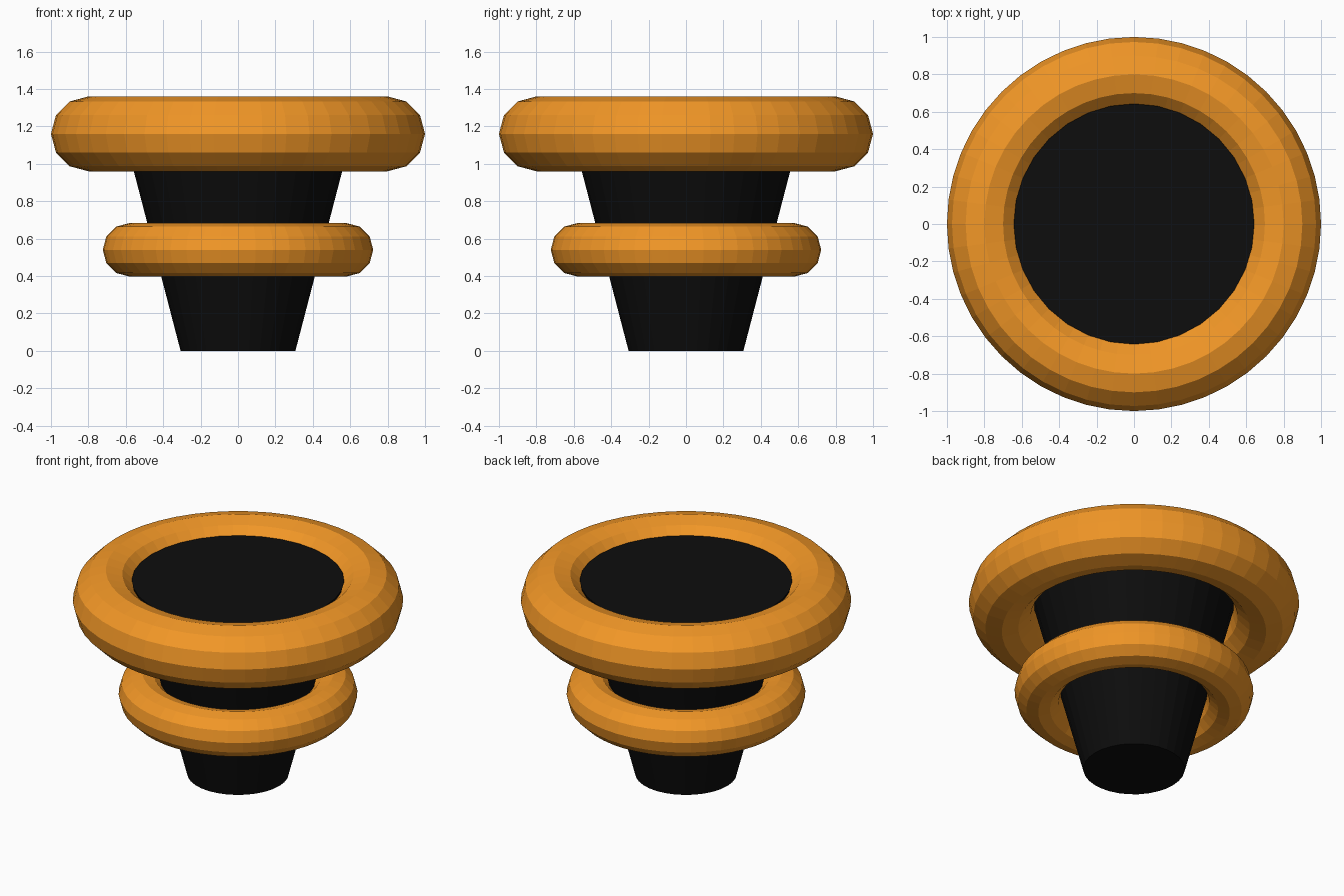
import bpy

if "Cube" in bpy.data.objects:
    bpy.data.objects.remove(bpy.data.objects["Cube"])


def material(name, rgb):
    m = bpy.data.materials.new(name)
    m.diffuse_color = (*rgb, 1.0)
    m.use_nodes = True
    m.node_tree.nodes["Principled BSDF"].inputs["Base Color"].default_value = m.diffuse_color
    return m


orange = material("orange", (0.89, 0.31, 0.02))
black = material("black", (0.004, 0.004, 0.004))


def finish(name, mat):
    ob = bpy.context.object
    ob.name = name
    ob.data.materials.append(mat)


def ring(name, z, major, minor):
    bpy.ops.mesh.primitive_torus_add(
        location=(0, 0, z), major_radius=major, minor_radius=minor,
        major_segments=48, minor_segments=12)
    finish(name, orange)


# Tapered body, wider at the top
HEIGHT = 1.29
bpy.ops.mesh.primitive_cone_add(
    vertices=32, radius1=0.307, radius2=0.643, depth=HEIGHT,
    location=(0, 0, HEIGHT / 2))
finish("tapered_body", black)

# Rings around the body
ring("upper_ring", 1.16, 0.80, 0.20)
ring("lower_ring", 0.54, 0.58, 0.143)
